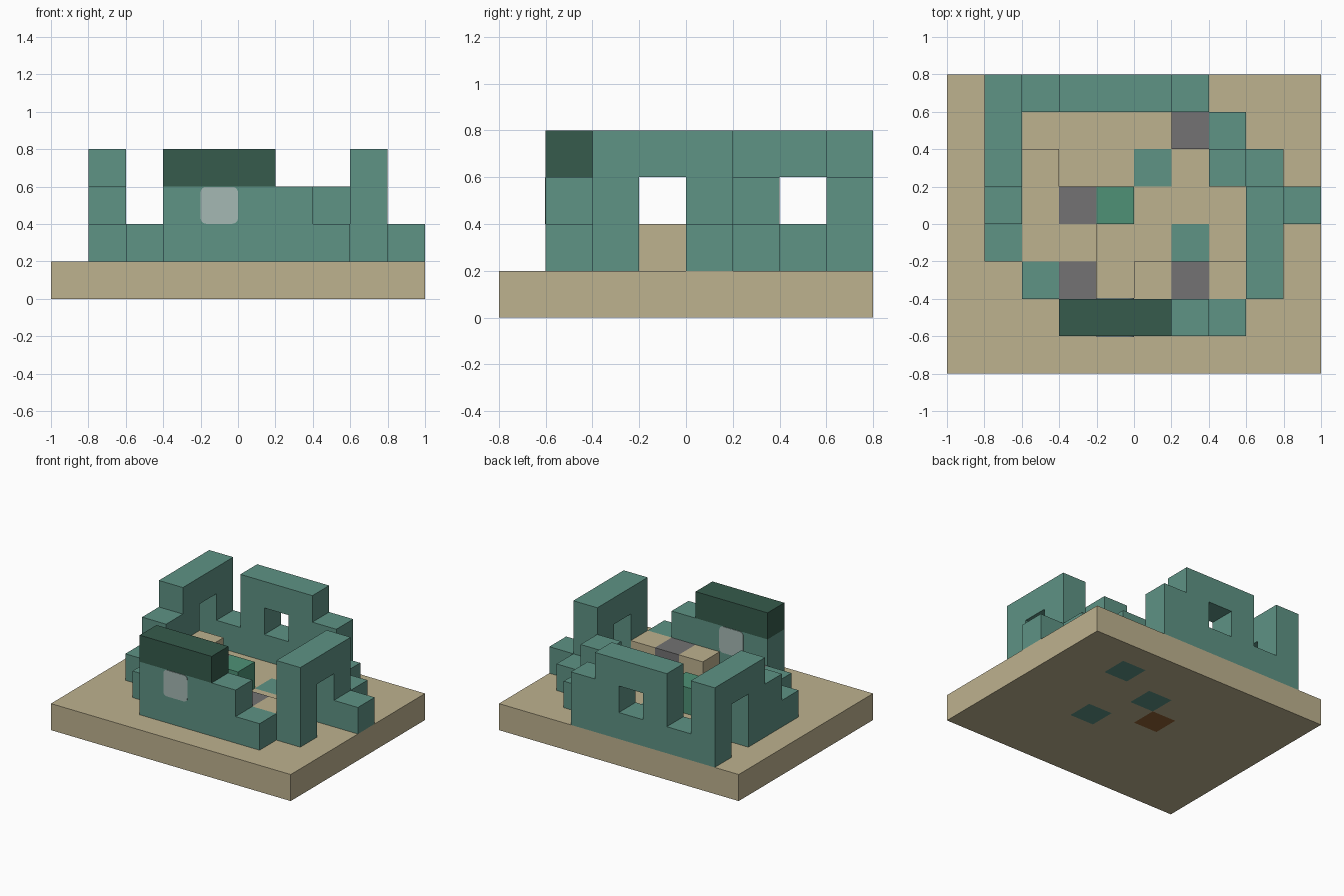
import bpy
import bmesh
from mathutils import Vector

if "Cube" in bpy.data.objects:
    bpy.data.objects.remove(bpy.data.objects["Cube"])

CELL = 0.2
ORIGIN = Vector((-1.0, -0.8, 0.0))


def linear(c):
    c /= 255
    return c / 12.92 if c <= 0.04045 else ((c + 0.055) / 1.055) ** 2.4


def material(name, rgb):
    m = bpy.data.materials.new(name)
    colour = [linear(c) for c in rgb] + [1.0]
    m.diffuse_color = colour
    m.use_nodes = True
    bsdf = m.node_tree.nodes["Principled BSDF"]
    bsdf.inputs["Base Color"].default_value = colour
    bsdf.inputs["Roughness"].default_value = 0.9
    return m


SAND = material("sand", (190, 178, 143))
TEAL = material("teal_stone", (94, 147, 133))
DARK = material("dark_green", (54, 91, 76))
GREEN = material("bright_green", (78, 145, 118))
GREY = material("grey", (115, 114, 115))
GLASS = material("pale_glass", (165, 185, 180))
BROWN = material("brown", (148, 100, 52))


def finish(name, bm, *mats):
    mesh = bpy.data.meshes.new(name)
    bmesh.ops.recalc_face_normals(bm, faces=bm.faces)
    bm.to_mesh(mesh)
    bm.free()
    for m in mats:
        mesh.materials.append(m)
    obj = bpy.data.objects.new(name, mesh)
    bpy.context.collection.objects.link(obj)
    return obj


def add_box(bm, start, size):
    """Add a box given by its lowest cell and its size in cells."""
    size = Vector(size) * CELL
    centre = ORIGIN + Vector(start) * CELL + size / 2
    verts = bmesh.ops.create_cube(bm, size=1)["verts"]
    for v in verts:
        v.co = centre + v.co * size
    return verts


def blocks(name, mat, *boxes):
    bm = bmesh.new()
    for start, size in boxes:
        add_box(bm, start, size)
    return finish(name, bm, mat)


# Ground slab, with a few coloured tiles running through it
bm = bmesh.new()
bmesh.ops.create_grid(bm, x_segments=10, y_segments=8, size=1)
for v in bm.verts:
    v.co.y *= 0.8
top = bmesh.ops.extrude_face_region(bm, geom=bm.faces[:])["geom"]
for v in top:
    if isinstance(v, bmesh.types.BMVert):
        v.co.z = CELL
tiles = {(5, 5): 1, (6, 3): 1, (7, 6): 1, (4, 4): 2}
bm.normal_update()
for f in bm.faces:
    if abs(f.normal.z) > 0.5:
        c = (f.calc_center_median() - ORIGIN) / CELL
        f.material_index = tiles.get((int(c.x), int(c.y)), 0)
finish("ground_slab", bm, SAND, TEAL, BROWN)

# Front wall, stepping down at the right of the frontage
blocks("front_wall", TEAL,
       ((3, 1, 1), (4, 1, 2)), ((7, 1, 1), (1, 1, 1)))
blocks("front_lintel", DARK, ((3, 1, 3), (3, 1, 1)))
blocks("front_corner_stub", TEAL, ((2, 2, 1), (1, 1, 1)))

# Rounded window pane, just proud of both wall faces
bm = bmesh.new()
verts = add_box(bm, (4, 1, 2), (1, 1, 1))
middle = sum((v.co for v in verts), Vector()) / len(verts)
for v in verts:
    v.co.y = middle.y + (v.co.y - middle.y) * 1.04
    v.co.z = middle.z + (v.co.z - middle.z) * 0.99
rims = [e for e in bm.edges
        if abs(e.verts[0].co.y - e.verts[1].co.y) > 0.1]
bmesh.ops.bevel(bm, geom=rims, offset=0.03, segments=4, profile=0.5,
                affect='EDGES')
finish("window_pane", bm, GLASS)

# Left wall as a doorway arch, with a low step outside
blocks("left_doorway_wall", TEAL,
       ((8, 2, 1), (1, 1, 2)), ((8, 4, 1), (1, 1, 2)),
       ((8, 2, 3), (1, 3, 1)))
blocks("left_outer_step", TEAL, ((9, 4, 1), (1, 1, 1)))

# Broken back left corner
blocks("back_left_corner", TEAL,
       ((7, 5, 1), (1, 1, 2)), ((8, 5, 1), (1, 1, 1)),
       ((7, 6, 1), (1, 1, 1)))

# Back wall around an open window
blocks("back_wall", TEAL,
       ((2, 7, 1), (5, 1, 1)), ((3, 7, 2), (1, 1, 1)),
       ((5, 7, 2), (2, 1, 1)), ((3, 7, 3), (3, 1, 1)))

# Right wall with a doorway, stepping down toward the front
blocks("right_doorway_wall", TEAL,
       ((1, 7, 1), (1, 1, 2)), ((1, 5, 1), (1, 1, 2)),
       ((1, 5, 3), (1, 3, 1)), ((1, 4, 1), (1, 1, 2)),
       ((1, 3, 1), (1, 1, 1)))

# Furniture inside
blocks("front_counter", SAND,
       ((5, 2, 1), (1, 1, 1)), ((7, 2, 1), (1, 1, 1)))
blocks("side_counter", SAND,
       ((2, 3, 1), (1, 3, 1)), ((3, 3, 1), (1, 1, 1)))
for label, x, y in (("front", 6, 2), ("corner", 3, 2),
                    ("side", 3, 4), ("back", 6, 6)):
    blocks(label + "_grey_block", GREY, ((x, y, 1), (1, 1, 1)))
blocks("green_block", GREEN, ((4, 4, 1), (1, 1, 1)))
